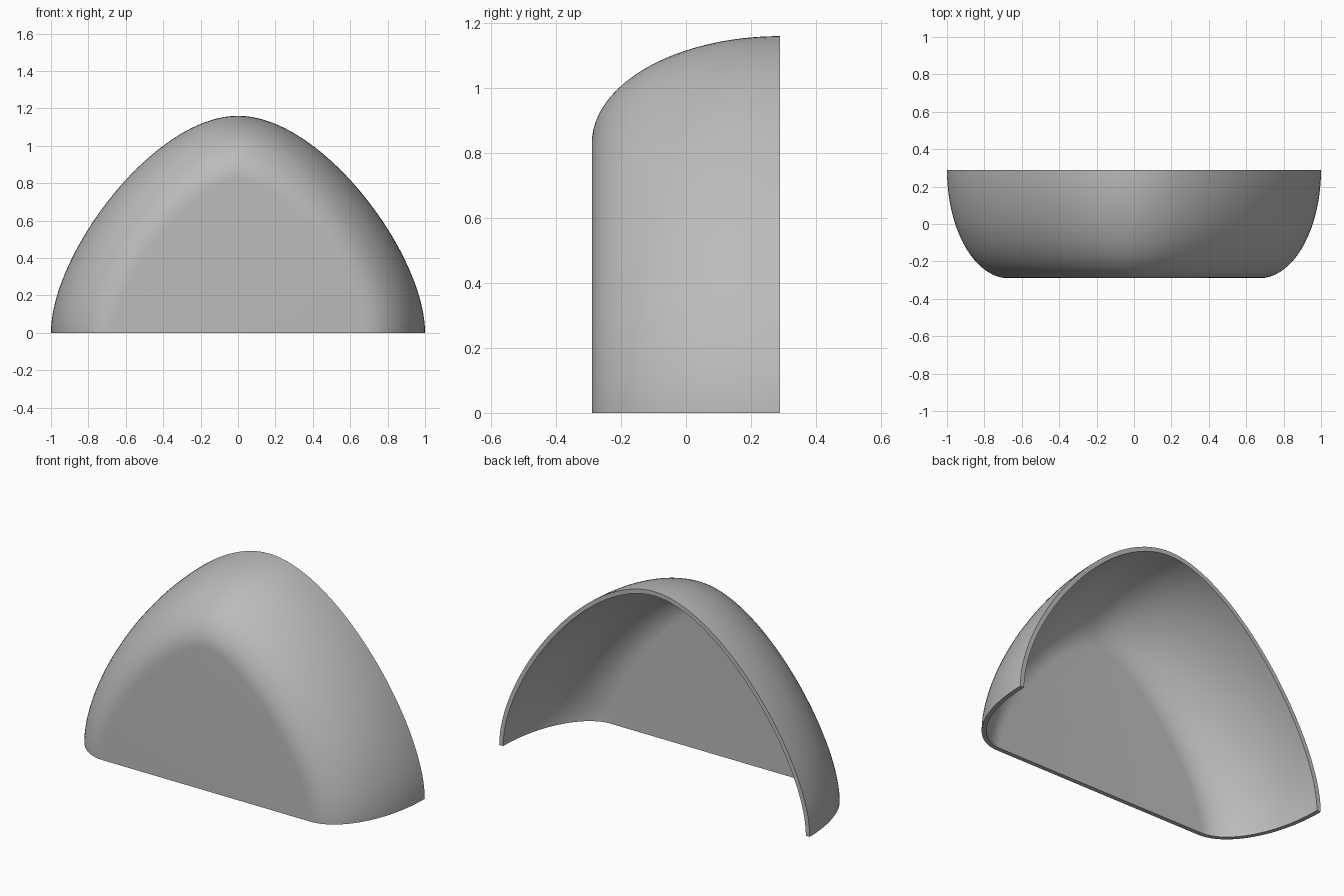
import bpy, bmesh, math
from mathutils import Vector

cube = bpy.data.objects.get("Cube")
if cube:
    bpy.data.objects.remove(cube, do_unlink=True)

HEIGHT, BACK, FRONT = 1.16, 0.29, -0.29
ROUND = 0.33      # how far the flat front is set in from the rim
WALL = 0.025      # shell thickness
STEPS, RINGS = 40, 24

grey = bpy.data.materials.new("plain grey")
grey.use_nodes = True
colour = (0.5, 0.5, 0.5, 1)
grey.diffuse_color = colour
grey.node_tree.nodes["Principled BSDF"].inputs["Base Color"].default_value = colour


def arch():
    """Points and inward normals of the arch, from right foot to left foot."""
    p = [Vector(c) for c in ((0, HEIGHT), (0.45, HEIGHT), (1, 0.42), (1, 0))]
    half = []
    for i in range(STEPS + 1):
        t = i / STEPS
        s = 1 - t
        pos = p[0]*s**3 + p[1]*3*s*s*t + p[2]*3*s*t*t + p[3]*t**3
        tan = ((p[1]-p[0])*s*s + (p[2]-p[1])*2*s*t + (p[3]-p[2])*t*t).normalized()
        half.append((pos, Vector((tan.y, -tan.x))))
    mirrored = [(Vector((-a.x, a.y)), Vector((-n.x, n.y))) for a, n in half[:0:-1]]
    return mirrored + half


def skin(bm, wall):
    """One rounded skin of the hood; returns its rings of vertices."""
    rings = []
    for r in range(RINGS + 1):
        ang = math.pi / 2 * r / RINGS
        inset = ROUND - (ROUND - wall) * math.cos(ang)
        y = BACK - (BACK - FRONT - wall) * math.sin(ang)
        ring = []
        for pos, nrm in arch():
            q = pos + nrm * inset
            ring.append(bm.verts.new((q.x, y, q.y)))
        rings.append(ring)
    for a, b in zip(rings, rings[1:]):
        strip(bm, a, b)
    bm.faces.new(rings[-1])
    return rings


def strip(bm, a, b):
    for i in range(len(a) - 1):
        bm.faces.new((a[i], a[i+1], b[i+1], b[i]))


# Hollow hood: outer and inner skins joined by the back rim and bottom edge
bm = bmesh.new()
outer = skin(bm, 0)
inner = skin(bm, WALL)
strip(bm, outer[0], inner[0])
foot = [[r[0] for r in s] + [r[-1] for r in reversed(s)] for s in (outer, inner)]
strip(bm, *foot)
bmesh.ops.recalc_face_normals(bm, faces=bm.faces)

mesh = bpy.data.meshes.new("hood_shell")
bm.to_mesh(mesh)
bm.free()
mesh.materials.append(grey)
hood = bpy.data.objects.new("hood_shell", mesh)
bpy.context.collection.objects.link(hood)

bpy.ops.object.select_all(action='DESELECT')
hood.select_set(True)
bpy.context.view_layer.objects.active = hood
bpy.ops.object.shade_smooth_by_angle(angle=math.radians(35))
